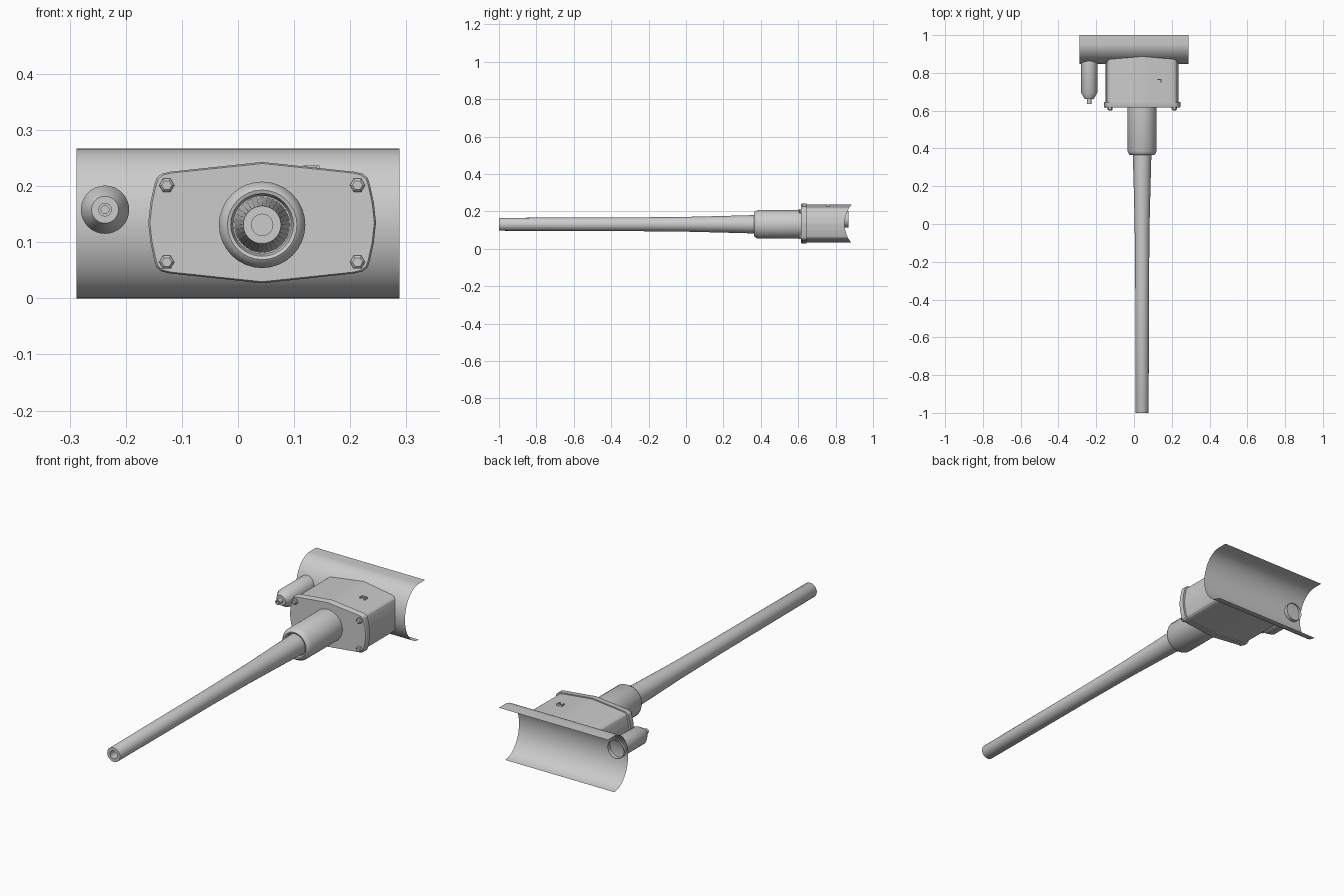
import bpy, bmesh, math

if "Cube" in bpy.data.objects:
    bpy.data.objects.remove(bpy.data.objects["Cube"])

CX, CZ = 0.043, 0.131          # gun axis
steel = bpy.data.materials.new("grey steel")
steel.diffuse_color = (0.6, 0.6, 0.6, 1)
steel.use_nodes = True
steel.node_tree.nodes["Principled BSDF"].inputs["Base Color"].default_value = steel.diffuse_color


def finish(name, bm, angle=30):
    me = bpy.data.meshes.new(name)
    bm.to_mesh(me)
    bm.free()
    ob = bpy.data.objects.new(name, me)
    bpy.context.collection.objects.link(ob)
    me.materials.append(steel)
    bpy.ops.object.select_all(action='DESELECT')
    ob.select_set(True)
    bpy.context.view_layer.objects.active = ob
    bpy.ops.object.shade_smooth_by_angle(angle=math.radians(angle))
    return ob


def loft(name, rings, cap_start=True, cap_end=True, angle=30):
    """Skin closed rings of points, optionally capping both ends."""
    bm = bmesh.new()
    vr = [[bm.verts.new(p) for p in r] for r in rings]
    n = len(rings[0])
    for a, b in zip(vr, vr[1:]):
        for i in range(n):
            j = (i + 1) % n
            bm.faces.new((a[i], a[j], b[j], b[i]))
    if cap_start:
        bm.faces.new(vr[0])
    if cap_end:
        bm.faces.new(vr[-1])
    bmesh.ops.recalc_face_normals(bm, faces=bm.faces)
    return finish(name, bm, angle)


def lathe(name, profile, x, z, seg=32, **kw):
    """Turn a (y, radius) profile about an axis along y."""
    rings = [[(x + r * math.cos(2 * math.pi * i / seg), y,
               z + r * math.sin(2 * math.pi * i / seg)) for i in range(seg)]
             for y, r in profile]
    return loft(name, rings, **kw)


def shield_y(z):
    d = max(-1, min(1, (z - 0.1335) / 0.1335))
    return 0.953 - 0.105 * math.sqrt(1 - d * d)


# curved shield: thin sheet, bulging forward, with a short flat top lip
path = [(1.0, 0.267)]
for i in range(33):
    a = math.pi * i / 32
    path.append((0.953 - 0.105 * math.sin(a), 0.1335 + 0.1335 * math.cos(a)))
bm = bmesh.new()
cols = [[bm.verts.new((x, y, z)) for y, z in path] for x in (-0.288, 0.288)]
for i in range(len(path) - 1):
    bm.faces.new((cols[0][i], cols[0][i + 1], cols[1][i + 1], cols[1][i]))
finish("curved_shield", bm)

# housing outline: one quarter mirrored four ways, then subdivided
quarter = [(0.203, 0), (0.199, 0.036), (0.192, 0.068), (0.188, 0.08),
           (0.179, 0.087), (0.165, 0.0905), (0, 0.108)]
half = quarter + [(-x, z) for x, z in quarter[-2::-1]]
outline = half + [(x, -z) for x, z in half[-2:0:-1]]
dense = []
for (x0, z0), (x1, z1) in zip(outline, outline[1:] + outline[:1]):
    dense += [(x0 + (x1 - x0) * k / 4, z0 + (z1 - z0) * k / 4) for k in range(4)]


def section(y, sx, sz):
    pts = [(CX + x * sx, 0.135 + z * sz) for x, z in dense]
    return [(x, shield_y(z) if y is None else y, z) for x, z in pts]


loft("housing", [section(0.63, 0.955, 0.95), section(None, 0.955, 0.95)],
     cap_end=False)
loft("front_flange", [section(0.616, 0.985, 0.975), section(0.621, 1, 1),
                      section(0.645, 1, 1)])

# hexagonal flange bolts
for sx in (-1, 1):
    for sz in (-1, 1):
        lathe("flange_bolt", [(0.602, 0.009), (0.606, 0.0135), (0.62, 0.0135)],
              CX + sx * 0.17, 0.133 + sz * 0.0685, seg=6)

# sleeve around the barrel root
lathe("barrel_sleeve", [(0.38, 0.052), (0.366, 0.056), (0.364, 0.062),
                        (0.368, 0.068), (0.385, 0.077), (0.625, 0.077)], CX, CZ)

# tapering barrel with recessed bore
lathe("barrel", [(-0.95, 0.019), (-1.0, 0.019), (-1.0, 0.0335), (-0.998, 0.0345),
                 (-0.3, 0.0365), (0.0, 0.0395), (0.2, 0.0445), (0.4, 0.050)], CX, CZ)

# small secondary gun housing, running into the shield
lathe("side_gun", [(0.65, 0.007), (0.636, 0.007), (0.636, 0.012), (0.662, 0.012),
                   (0.662, 0.024), (0.695, 0.043), (0.868, 0.043)],
      -0.237, 0.158, cap_end=False)

# little lifting eye on the roof: two legs and a crossbar
bm = bmesh.new()
for x, y, sx, sy in ((0.120, 0.757, 0.006, 0.016), (0.142, 0.757, 0.006, 0.016),
                     (0.131, 0.765, 0.028, 0.006)):
    vs = bmesh.ops.create_cube(bm, size=1)["verts"]
    bmesh.ops.scale(bm, vec=(sx, sy, 0.012), verts=vs)
    bmesh.ops.translate(bm, vec=(x, y, 0.231), verts=vs)
finish("lifting_eye", bm)
